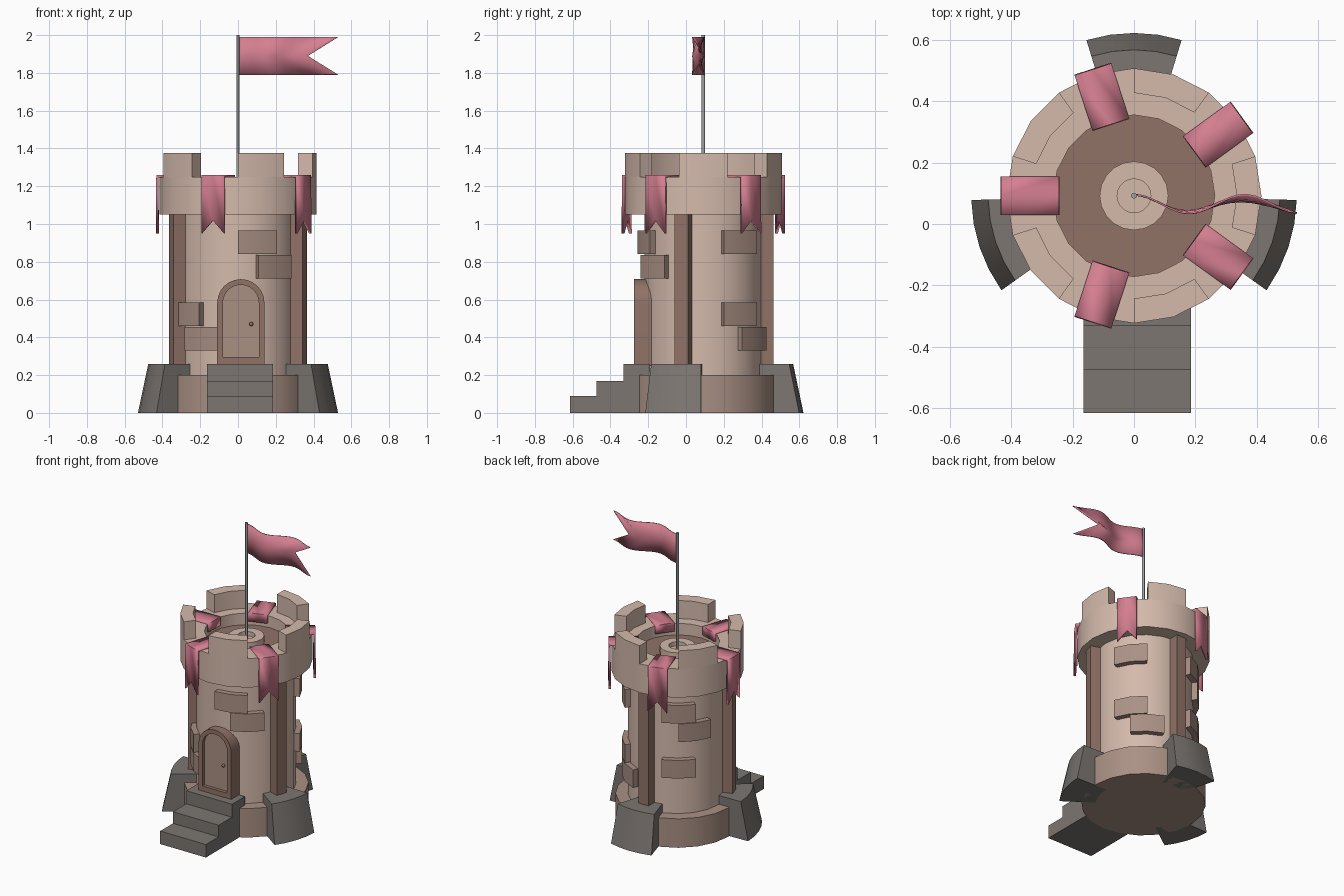
import bpy, bmesh
from math import sin, cos, pi, radians

if "Cube" in bpy.data.objects:
    bpy.data.objects.remove(bpy.data.objects["Cube"])

CY = 0.092      # tower axis sits slightly behind the origin


def material(name, rgb):
    m = bpy.data.materials.new(name)
    m.diffuse_color = (*rgb, 1)
    m.use_nodes = True
    m.node_tree.nodes["Principled BSDF"].inputs["Base Color"].default_value = m.diffuse_color
    return m


STONE = material("pale_stone", (0.66, 0.49, 0.41))
MID = material("mid_stone", (0.40, 0.28, 0.23))
BROWN = material("brown", (0.28, 0.17, 0.135))
PINK = material("pink_cloth", (0.66, 0.21, 0.28))
GREY = material("grey_stone", (0.20, 0.18, 0.165))
METAL = material("metal", (0.35, 0.36, 0.38))


def finish(name, bm, mat):
    bmesh.ops.remove_doubles(bm, verts=bm.verts, dist=1e-5)
    loose = [e for e in bm.edges if not e.link_faces]
    bmesh.ops.delete(bm, geom=loose, context='EDGES')
    bmesh.ops.recalc_face_normals(bm, faces=bm.faces)
    me = bpy.data.meshes.new(name)
    bm.to_mesh(me)
    bm.free()
    ob = bpy.data.objects.new(name, me)
    bpy.context.collection.objects.link(ob)
    me.materials.append(mat)
    bpy.ops.object.select_all(action='DESELECT')
    ob.select_set(True)
    bpy.context.view_layer.objects.active = ob
    bpy.ops.object.shade_smooth_by_angle(angle=radians(30))
    return ob


def loft(name, rings, mat, wrap=False):
    """Skin closed cross-sections; cap the ends unless they wrap round."""
    bm = bmesh.new()
    vs = [[bm.verts.new(p) for p in r] for r in rings]
    n, k = len(vs), len(vs[0])
    for i in range(n if wrap else n - 1):
        a, b = vs[i], vs[(i + 1) % n]
        for j in range(k):
            bm.faces.new((a[j], a[(j + 1) % k], b[(j + 1) % k], b[j]))
    if not wrap:
        bm.faces.new(vs[0])
        bm.faces.new(vs[-1])
    return finish(name, bm, mat)


def sheet(name, rows, mat, thick):
    """Thin cloth from a grid of points."""
    bm = bmesh.new()
    vs = [[bm.verts.new(p) for p in r] for r in rows]
    for a, b in zip(vs, vs[1:]):
        for j in range(len(a) - 1):
            bm.faces.new((a[j], a[j + 1], b[j + 1], b[j]))
    ob = finish(name, bm, mat)
    mod = ob.modifiers.new("thickness", 'SOLIDIFY')
    mod.thickness = thick
    mod.offset = 0


def polar(r, deg, z, t=0.0):
    a = radians(deg)
    return (r * cos(a) - t * sin(a), CY + r * sin(a) + t * cos(a), z)


def sweep(name, profile, mat, start=90, span=360, n=20):
    """Turn an (r, z) profile about the tower axis."""
    full = span == 360
    rings = [[polar(r, start + span * i / n, z) for r, z in profile]
             for i in range(n if full else n + 1)]
    return loft(name, rings, mat, full)


def box_rz(r0, r1, z0, z1):
    return [(r0, z0), (r1, z0), (r1, z1), (r0, z1)]


# Tower body
sweep("base", box_rz(0, 0.39, 0, 0.2), MID)
sweep("tower_wall", box_rz(0, 0.312, 0.19, 1.12), STONE)
sweep("crown", [(0.29, 1.05), (0.415, 1.05), (0.415, 1.25), (0.263, 1.25),
                (0.263, 1.12), (0.29, 1.12)], STONE)
sweep("roof_floor", box_rz(0, 0.27, 1.11, 1.17), BROWN)
sweep("pole_socket", [(0, 1.165), (0.112, 1.165), (0.112, 1.22), (0.055, 1.22),
                      (0.055, 1.19), (0, 1.19)], STONE)

# Battlements and the banners draped in the gaps between them
for i in range(5):
    sweep(f"merlon_{i}", box_rz(0.335, 0.415, 1.245, 1.375), STONE, 54 + 72 * i, 36, 2)
    a = 36 + 72 * i
    path = [(0.25, 1.2, 1.2), (0.25, 1.253, 1.253), (0.427, 1.253, 1.253), (0.427, 0.95, 1.02)]
    sheet(f"banner_{i}", [[polar(r, a, zs, -0.063), polar(r, a, zm), polar(r, a, zs, 0.063)]
                          for r, zs, zm in path], PINK, 0.016)

# Buttresses with the pillars rising from them
for i, a in enumerate((90, 198.5, -18.5)):
    sweep(f"buttress_{i}", [(0.3, 0), (0.53, 0), (0.475, 0.26), (0.3, 0.26)],
          GREY, a - 17, 34, 4)
    corners = [(0.25, -0.038), (0.372, -0.038), (0.372, 0.038), (0.25, 0.038)]
    loft(f"pillar_{i}", [[polar(r, a, z, t) for r, t in corners] for z in (0.15, 1.06)], BROWN)

# Raised bricks: (start angle, bottom height)
bricks = [(-90, 0.84), (-72, 0.712), (198, 0.46), (216, 0.33), (18, 0.84),
          (18, 0.46), (36, 0.33), (108, 0.84), (126, 0.712), (108, 0.46)]
for i, (a, z) in enumerate(bricks):
    sweep(f"brick_{i}", box_rz(0.28, 0.35, z, z + 0.125), MID, a, 36, 2)

# Front steps
stair = [(-0.615, 0), (-0.615, 0.09), (-0.475, 0.09), (-0.475, 0.17),
         (-0.33, 0.17), (-0.33, 0.26), (-0.19, 0.26), (-0.19, 0)]
loft("front_steps", [[(x, y, z) for y, z in stair] for x in (-0.165, 0.185)], GREY)


# Arched door
def arch(r, bottom):
    pts = [(0.015 + r * cos(pi * i / 12), 0.583 + r * sin(pi * i / 12)) for i in range(13)]
    return pts + [(0.015 - r, bottom), (0.015 + r, bottom)]


outer, inner = arch(0.125, 0.25), arch(0.095, 0.295)
loft("door_frame", [[(o[0], -0.275, o[1]), (o[0], -0.15, o[1]),
                     (q[0], -0.15, q[1]), (q[0], -0.275, q[1])]
                    for o, q in zip(outer, inner)], BROWN, wrap=True)
loft("door_panel", [[(x, y, z) for x, z in inner] for y in (-0.252, -0.16)], MID)
bm = bmesh.new()
bmesh.ops.create_uvsphere(bm, u_segments=12, v_segments=8, radius=0.011)
bmesh.ops.translate(bm, verts=bm.verts, vec=(0.07, -0.26, 0.47))
finish("door_knob", bm, BROWN)

# Flag pole and waving swallow-tailed flag
sweep("flag_pole", box_rz(0, 0.009, 1.18, 2.0), METAL, n=12)


def flag_point(x, z):
    return (x, 0.065 + 0.03 * cos(2 * pi * x / 0.36), z)


sheet("flag", [[flag_point(0.53 * i / 20, 1.79), flag_point(0.37 * i / 20, 1.89),
                flag_point(0.53 * i / 20, 1.99)] for i in range(21)], PINK, 0.006)
